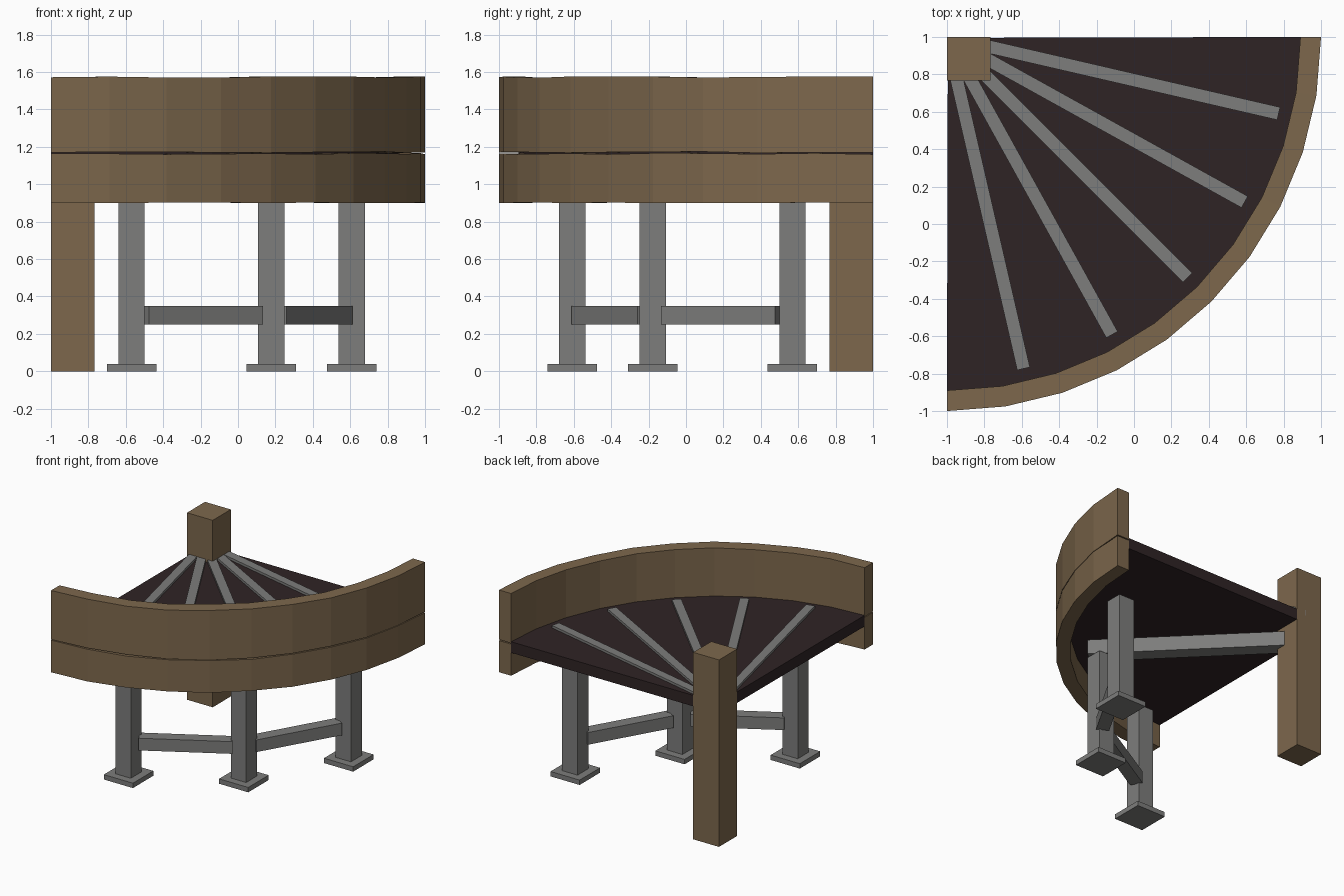
import bpy, bmesh, math, random
from mathutils import Vector, Matrix

if "Cube" in bpy.data.objects:
    bpy.data.objects.remove(bpy.data.objects["Cube"])

random.seed(4)
CORNER = Vector((-1.0, 1.0, 0.0))   # centre of the quarter circle


def material(name, rgb):
    m = bpy.data.materials.new(name)
    m.diffuse_color = (*rgb, 1)
    m.use_nodes = True
    m.node_tree.nodes["Principled BSDF"].inputs["Base Color"].default_value = m.diffuse_color
    return m


wood = material("weathered_wood", (0.205, 0.137, 0.073))
metal = material("grey_metal", (0.205, 0.205, 0.2))
dark = material("dark_boards", (0.028, 0.017, 0.018))


def finish(bm, name, mat):
    bmesh.ops.recalc_face_normals(bm, faces=bm.faces)
    me = bpy.data.meshes.new(name)
    bm.to_mesh(me)
    bm.free()
    me.materials.append(mat)
    ob = bpy.data.objects.new(name, me)
    bpy.context.collection.objects.link(ob)
    return ob


def box(name, mat, centre, size, angle=0.0):
    bm = bmesh.new()
    bmesh.ops.create_cube(bm, size=1)
    bm.transform(Matrix.Translation(centre) @ Matrix.Rotation(angle, 4, 'Z')
                 @ Matrix.Diagonal((*size, 1)))
    return finish(bm, name, mat)


def polar(r, deg, z=0.0):
    a = math.radians(deg)
    return CORNER + Vector((r * math.cos(a), -r * math.sin(a), z))


def bar(name, mat, p, q, width, z0, z1):
    d = q - p
    mid = (p + q) / 2
    mid.z = (z0 + z1) / 2
    return box(name, mat, mid, (d.length, width, z1 - z0), math.atan2(d.y, d.x))


# Curved wall planks, with slightly uneven edges
def curved_plank(name, z0, z1, wobble):
    bm = bmesh.new()
    rings = []
    for i in range(11):
        a = i * 9
        lo = z0 + random.uniform(0, wobble)
        hi = z1 - random.uniform(0, wobble)
        rings.append([bm.verts.new(polar(r, a, z)) for r, z in
                      ((1.89, lo), (2.0, lo), (2.0, hi), (1.89, hi))])
    for a, b in zip(rings, rings[1:]):
        for k in range(4):
            n = (k + 1) % 4
            bm.faces.new((a[k], a[n], b[n], b[k]))
    bm.faces.new(rings[0])
    bm.faces.new(rings[-1])
    return finish(bm, name, wood)


curved_plank("upper_wall_plank", 1.167, 1.577, 0.008)
curved_plank("lower_wall_plank", 0.895, 1.167, 0.008)

# Quarter-circle floor
bm = bmesh.new()
outline = [CORNER + Vector((0.005, -0.005, 1.09))]
outline += [polar(1.895, i * 9, 1.09) for i in range(11)]
base = bm.faces.new([bm.verts.new(p) for p in outline])
ext = bmesh.ops.extrude_face_region(bm, geom=[base], use_keep_orig=True)
top = [v for v in ext["geom"] if isinstance(v, bmesh.types.BMVert)]
bmesh.ops.translate(bm, verts=top, vec=(0, 0, 0.09))
finish(bm, "floor", dark)

# Corner post
box("corner_post", wood, (-0.883, 0.883, 0.768), (0.234, 0.234, 1.536))

# Radiating strips on the floor
for i, a in enumerate((13, 29, 45, 61, 77)):
    bar(f"floor_strip_{i + 1}", metal, polar(0.15, a), polar(1.82, a), 0.07, 1.15, 1.2)

# Support legs with foot pads
legs = [polar(1.665, a) for a in (75, 45, 15)]
for i, p in enumerate(legs):
    box(f"leg_{i + 1}", metal, (p.x, p.y, 0.475), (0.14, 0.14, 0.91))
    box(f"foot_pad_{i + 1}", metal, (p.x, p.y, 0.02), (0.265, 0.265, 0.04))

# Braces between legs
for i, (p, q) in enumerate(zip(legs, legs[1:])):
    d = (q - p).normalized() * 0.08
    bar(f"leg_brace_{i + 1}", metal, p + d, q - d, 0.1, 0.25, 0.35)

# Beam under the floor from post to middle leg
bar("under_beam", metal, polar(0.2, 45), polar(1.76, 45), 0.12, 0.93, 1.05)
